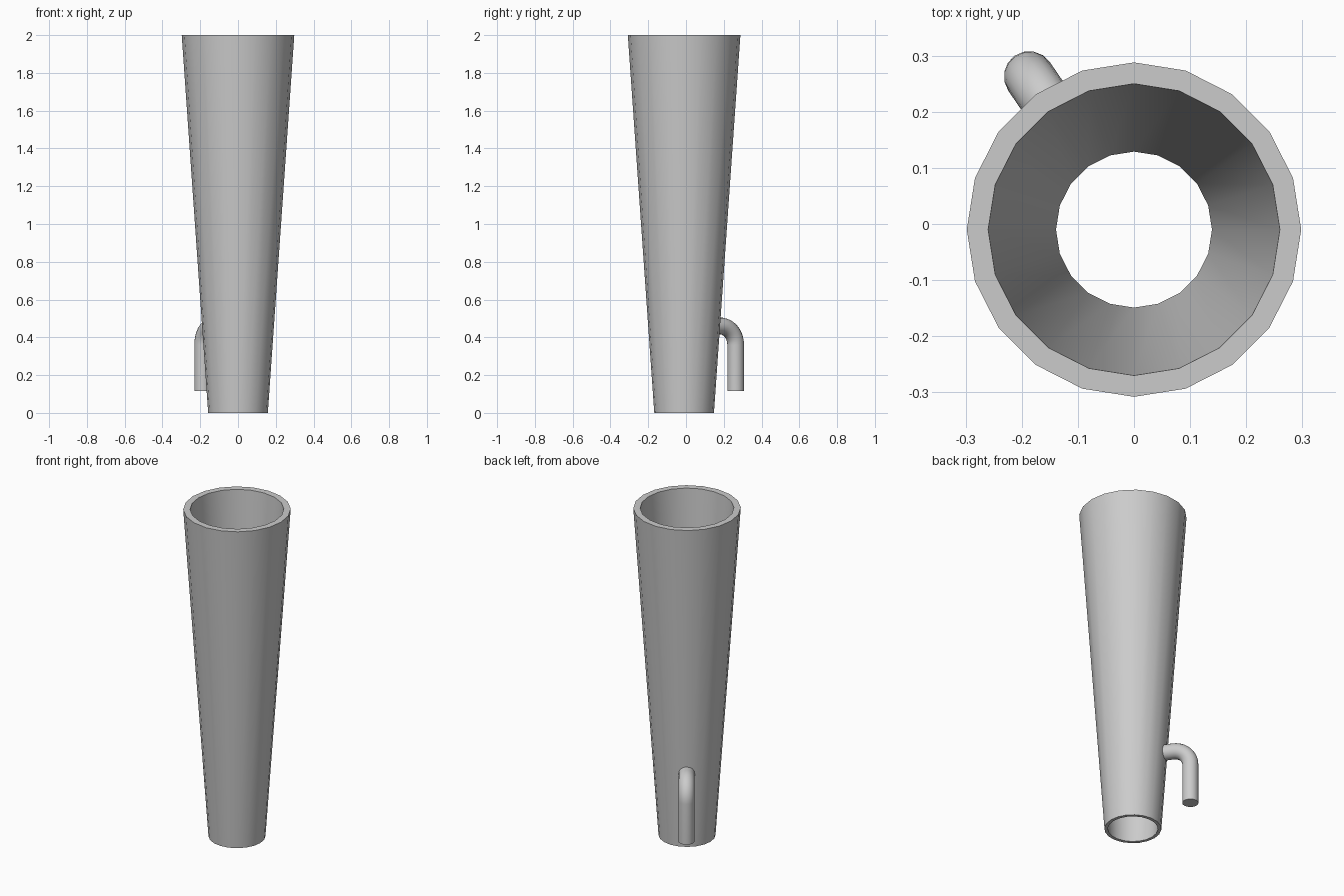
import bpy
import bmesh
from math import cos, sin, pi, atan2, hypot

cube = bpy.data.objects.get("Cube")
if cube:
    bpy.data.objects.remove(cube)

grey = bpy.data.materials.new("plain grey")
grey.use_nodes = True
colour = (0.6, 0.6, 0.6, 1)
grey.diffuse_color = colour
grey.node_tree.nodes["Principled BSDF"].inputs["Base Color"].default_value = colour

AXIS_Y = -0.01


def finish(obj):
    """Give an object its material and smooth shading with sharp rims."""
    obj.data.materials.clear()
    obj.data.materials.append(grey)
    bpy.ops.object.select_all(action="DESELECT")
    obj.select_set(True)
    bpy.context.view_layer.objects.active = obj
    bpy.ops.object.shade_smooth_by_angle(angle=pi / 6)


def lathe(name, profile, sides):
    """Turn a closed (radius, height) profile around the vertical axis."""
    bm = bmesh.new()
    rings = [[bm.verts.new((r * cos(2 * pi * i / sides), r * sin(2 * pi * i / sides), z))
              for i in range(sides)] for r, z in profile]
    for a, b in zip(rings, rings[1:] + rings[:1]):
        for i in range(sides):
            j = (i + 1) % sides
            bm.faces.new((a[i], a[j], b[j], b[i]))
    bmesh.ops.recalc_face_normals(bm, faces=bm.faces)
    mesh = bpy.data.meshes.new(name)
    bm.to_mesh(mesh)
    bm.free()
    obj = bpy.data.objects.new(name, mesh)
    bpy.context.collection.objects.link(obj)
    return obj


# Tapered hollow tube, open at both ends
tube = lathe("tapered_tube", [(0.158, 0), (0.298, 2), (0.26, 2), (0.139, 0)], 20)
tube.location.y = AXIS_Y
finish(tube)

# Bent side pipe: out of the wall, round a quarter bend, then straight down
foot_x, foot_y = -0.187, 0.263
reach = hypot(foot_x, foot_y - AXIS_Y)
heading = atan2(foot_y - AXIS_Y, foot_x)
bend, height, steps = 0.1, 0.46, 10
path = [(0.178, height)]
for k in range(steps + 1):
    t = pi / 2 * k / steps
    path.append((reach - bend + bend * sin(t), height - bend + bend * cos(t)))
path.append((reach, 0.115))

curve = bpy.data.curves.new("side_pipe", "CURVE")
curve.dimensions = "3D"
curve.bevel_depth = 0.045
curve.bevel_resolution = 6
curve.use_fill_caps = True
spline = curve.splines.new("POLY")
spline.points.add(len(path) - 1)
for point, (r, z) in zip(spline.points, path):
    point.co = (r * cos(heading), r * sin(heading) + AXIS_Y, z, 1)
pipe = bpy.data.objects.new("side_pipe", curve)
bpy.context.collection.objects.link(pipe)
bpy.ops.object.select_all(action="DESELECT")
pipe.select_set(True)
bpy.context.view_layer.objects.active = pipe
bpy.ops.object.convert(target="MESH")
finish(bpy.context.view_layer.objects.active)
